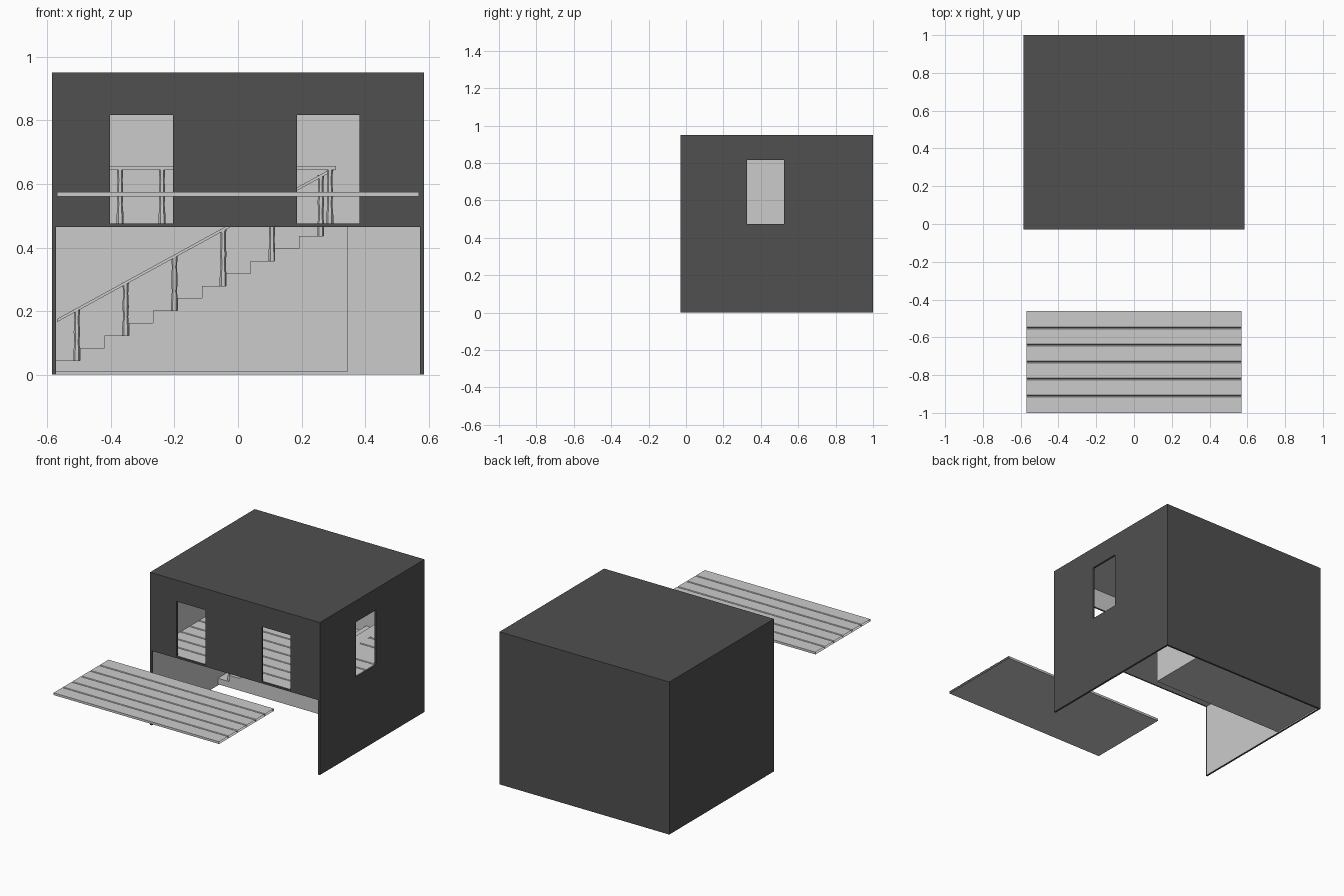
import bpy, bmesh, math
from mathutils import Vector

if "Cube" in bpy.data.objects:
    bpy.data.objects.remove(bpy.data.objects["Cube"])

dark = bpy.data.materials.new("dark_wall")
dark.diffuse_color = (0.08, 0.08, 0.08, 1)
dark.use_nodes = True
dark.node_tree.nodes["Principled BSDF"].inputs["Base Color"].default_value = dark.diffuse_color
light = bpy.data.materials.new("light_lining")
light.diffuse_color = (0.6, 0.6, 0.6, 1)
light.use_nodes = True
light.node_tree.nodes["Principled BSDF"].inputs["Base Color"].default_value = light.diffuse_color


def obj_from(bm, name, mat=None):
    bmesh.ops.recalc_face_normals(bm, faces=bm.faces)
    me = bpy.data.meshes.new(name)
    bm.to_mesh(me)
    bm.free()
    ob = bpy.data.objects.new(name, me)
    bpy.context.collection.objects.link(ob)
    if mat:
        me.materials.append(mat)
    return ob


def box(name, x, y, z, mat=None):
    bm = bmesh.new()
    bmesh.ops.create_cube(bm, size=1)
    for v in bm.verts:
        v.co = [(a + b) / 2 + c * (b - a) for (a, b), c in zip((x, y, z), v.co)]
    return obj_from(bm, name, mat)


def extrude(name, pts, offset, caps=True):
    """Sweep a closed outline along an offset vector."""
    bm = bmesh.new()
    a = [bm.verts.new(p) for p in pts]
    b = [bm.verts.new(Vector(p) + Vector(offset)) for p in pts]
    n = len(pts)
    for i in range(n):
        j = (i + 1) % n
        bm.faces.new((a[i], a[j], b[j], b[i]))
    if caps:
        bm.faces.new(a)
        bm.faces.new(b)
    return obj_from(bm, name)


def planks(name, x0, x1, y0, y1, z0, z1, count, caps=True):
    """Board deck running along x, with V grooves in the top."""
    w, g, d = (y1 - y0) / count, 0.005, 0.008
    pts = [(x0, y1, z0), (x0, y0, z0), (x0, y0, z1)]
    for i in range(1, count):
        y = y0 + i * w
        pts += [(x0, y - g, z1), (x0, y, z1 - d), (x0, y + g, z1)]
    pts.append((x0, y1, z1))
    return extrude(name, pts, (x1 - x0, 0, 0), caps)


def baluster(name, x, y, z0, z1):
    """Slim turned post with a slight waist."""
    bm = bmesh.new()
    rings = []
    for t, r in ((0, .011), (.15, .011), (.35, .008), (.55, .010), (.8, .008), (1, .010)):
        rings.append([bm.verts.new((x + r * math.cos(k * math.pi / 3),
                                    y + r * math.sin(k * math.pi / 3),
                                    z0 + t * (z1 - z0))) for k in range(6)])
    for a, b in zip(rings, rings[1:]):
        for k in range(6):
            bm.faces.new((a[k], a[(k + 1) % 6], b[(k + 1) % 6], b[k]))
    bm.faces.new(rings[0])
    bm.faces.new(rings[-1])
    return obj_from(bm, name)


# House shell: hollow, open below, with front opening and three windows
shell = box("house_shell", (-.585, .585), (-.03, 1), (0, .95), dark)
cuts = [
    box("room_cutter", (-.573, .573), (-.018, .988), (-.1, .938), light),
    box("opening_cutter", (-.573, .573), (-.1, .05), (-.1, .464), dark),
    box("front_window_cutter_left", (-.402, -.204), (-.1, .05), (.475, .817), dark),
    box("front_window_cutter_right", (.185, .383), (-.1, .05), (.475, .817), dark),
    box("side_window_cutter", (.5, .7), (.325, .524), (.475, .817), dark),
]
bpy.context.view_layer.objects.active = shell
for c in cuts:
    m = shell.modifiers.new("cut", 'BOOLEAN')
    m.operation = 'DIFFERENCE'
    m.solver = 'EXACT'
    m.material_mode = 'TRANSFER'
    m.object = c
    bpy.ops.object.modifier_apply(modifier=m.name)
for c in cuts:
    bpy.data.objects.remove(c)

# Upper floor, stair landing and the separate deck in front
planks("upper_floor", -.573, .573, -.018, .615, .464, .475, 7)
planks("stair_landing", .345, .573, .615, .988, .464, .475, 4)
planks("loose_deck", -.57, .57, -1, -.46, .56, .574, 6, caps=False)

# Staircase: stepped block along the back wall
N, X0, X1 = 12, -.573, .345
run, rise = (X1 - X0) / N, .0391
prof = [(X1, .62, .008), (X0, .62, .008)]
for i in range(N):
    z = .045 + i * rise
    prof += [(X0 + i * run, .62, z), (X0 + (i + 1) * run, .62, z)]
extrude("staircase", prof, (0, .368, 0))

# Sloping handrail and its balusters, one on every second step
slope = .485 / .88
RY = .64
extrude("stair_handrail", [(-.57, RY - .012, .165), (.308, RY - .012, .646),
                           (.308, RY - .012, .656), (-.57, RY - .012, .175)], (0, .024, 0))
for i in range(6):
    x = -.507 + i * .1535
    baluster("stair_baluster", x, RY, .045 + 2 * i * rise, .17 + (x + .57) * slope)

# Level guard rail along the edge of the upper floor
GY = .605
box("guard_rail", (-.573, .308), (GY - .012, GY + .012), (.644, .655))
for i in range(7):
    baluster("guard_baluster", -.503 + i * .132, GY, .475, .646)
